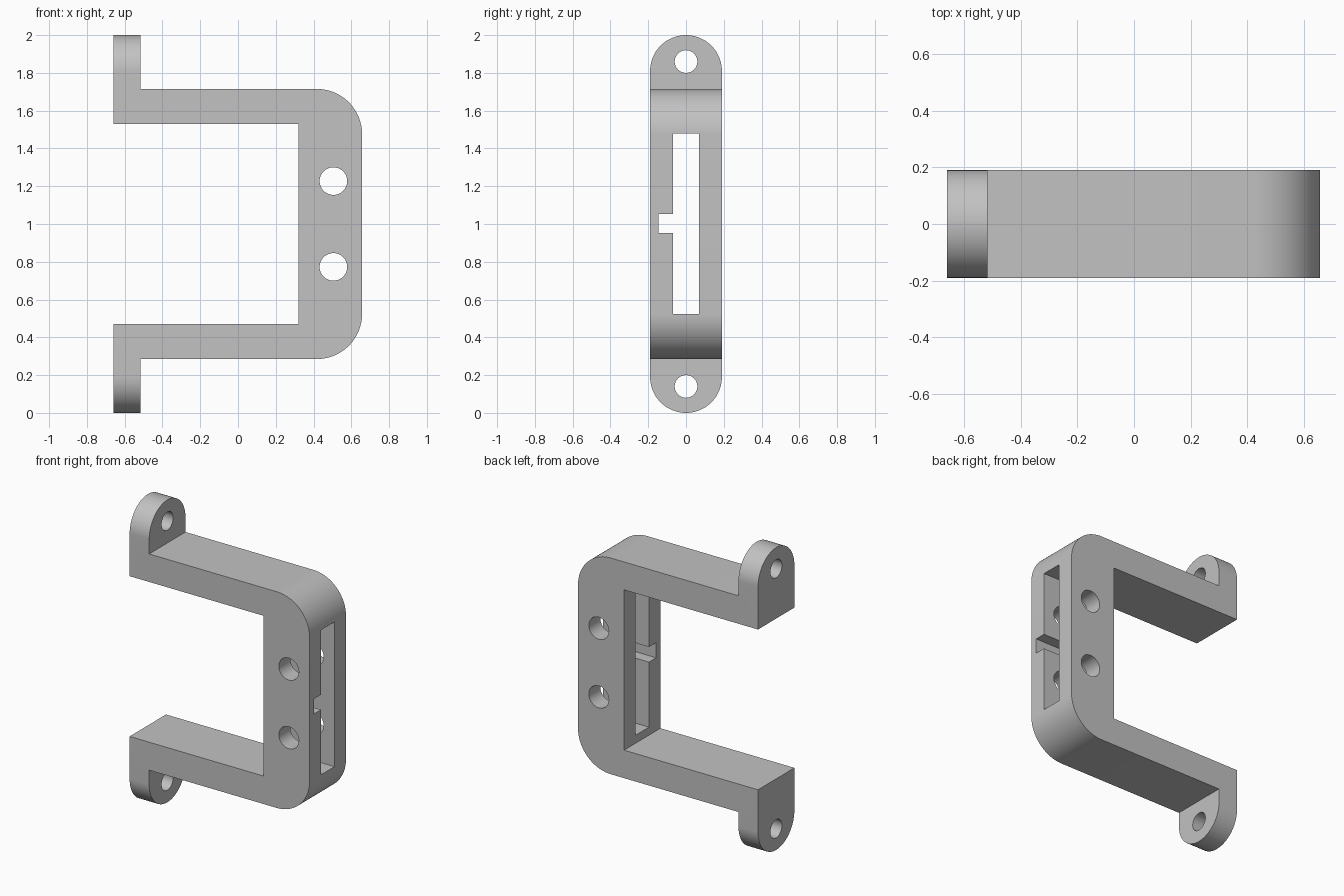
import bpy
import bmesh
from math import cos, sin, pi, radians

cube = bpy.data.objects.get("Cube")
if cube:
    bpy.data.objects.remove(cube, do_unlink=True)

grey = bpy.data.materials.new("light_grey")
grey.use_nodes = True
colour = (0.54, 0.54, 0.54, 1)
grey.diffuse_color = colour
grey.node_tree.nodes["Principled BSDF"].inputs["Base Color"].default_value = colour


def arc(cx, cy, r, start, end, steps):
    angles = [radians(start + (end - start) * i / steps) for i in range(steps + 1)]
    return [(cx + r * cos(a), cy + r * sin(a)) for a in angles]


def prism(name, points, axis, low, high):
    """Extrude a closed profile along x (points are y, z) or y (points are x, z)."""
    bm = bmesh.new()
    if axis == "x":
        verts = [bm.verts.new((low, a, b)) for a, b in points]
        move = (high - low, 0, 0)
    else:
        verts = [bm.verts.new((a, low, b)) for a, b in points]
        move = (0, high - low, 0)
    face = bm.faces.new(verts)
    result = bmesh.ops.extrude_face_region(bm, geom=[face])
    moved = [g for g in result["geom"] if isinstance(g, bmesh.types.BMVert)]
    bmesh.ops.translate(bm, verts=moved, vec=move)
    bmesh.ops.recalc_face_normals(bm, faces=bm.faces)
    mesh = bpy.data.meshes.new(name)
    bm.to_mesh(mesh)
    bm.free()
    mesh.materials.append(grey)
    obj = bpy.data.objects.new(name, mesh)
    bpy.context.collection.objects.link(obj)
    return obj


def hole(name, cx, cz, r, axis, low, high):
    return prism(name, arc(cx, cz, r, 0, 360, 48)[:-1], axis, low, high)


# Bracket side profile: upper half, then the same mirrored about mid height
BACK, TAB, INNER, OUTER, R = -0.66, -0.517, 0.32, 0.657, 0.24
upper = [(INNER, 1.53), (BACK, 1.53), (BACK, 2.05), (TAB, 2.05), (TAB, 1.715)]
upper += arc(OUTER - R, 1.715 - R, R, 90, 0, 24)
lower = [(x, 2 - z) for x, z in reversed(upper)]
bracket = prism("bracket", upper + lower, "y", -0.3, 0.3)

# Rounded outline that trims the bracket width and tab ends
W = 0.19
outline = arc(0, 2 - W, W, 0, 180, 48) + arc(0, W, W, 180, 360, 48)
trim = prism("rounded_outline_helper", outline, "x", -1, 1)

# Slot with a small side notch through the upright
S, N = 0.07, -0.145
slot_points = [(S, 0.523), (S, 1.48), (-S, 1.48), (-S, 1.053), (N, 1.053),
               (N, 0.953), (-S, 0.953), (-S, 0.523)]
cutters = [prism("slot_cutter", slot_points, "x", 0.2, 0.8)]

# Cross holes in the upright and mounting holes in the tabs
for side, sign in (("lower", -1), ("upper", 1)):
    cutters.append(hole(side + "_cross_hole_cutter", 0.505, 1 + sign * 0.227, 0.073, "y", -0.4, 0.4))
    cutters.append(hole(side + "_tab_hole_cutter", 0, 1 + sign * 0.86, 0.06, "x", -0.8, -0.4))

for helper, operation in [(trim, "INTERSECT")] + [(c, "DIFFERENCE") for c in cutters]:
    helper.hide_render = True
    mod = bracket.modifiers.new(helper.name, "BOOLEAN")
    mod.operation = operation
    mod.solver = "EXACT"
    mod.object = helper

# Bake the cuts, then remove the helpers
bpy.context.view_layer.update()
depsgraph = bpy.context.evaluated_depsgraph_get()
baked = bpy.data.meshes.new_from_object(bracket.evaluated_get(depsgraph))
bracket.modifiers.clear()
bracket.data = baked
baked.materials.clear()
baked.materials.append(grey)
for helper in [trim] + cutters:
    bpy.data.objects.remove(helper, do_unlink=True)

bpy.ops.object.select_all(action="DESELECT")
bracket.select_set(True)
bpy.context.view_layer.objects.active = bracket
bpy.ops.object.shade_smooth_by_angle(angle=radians(30))
